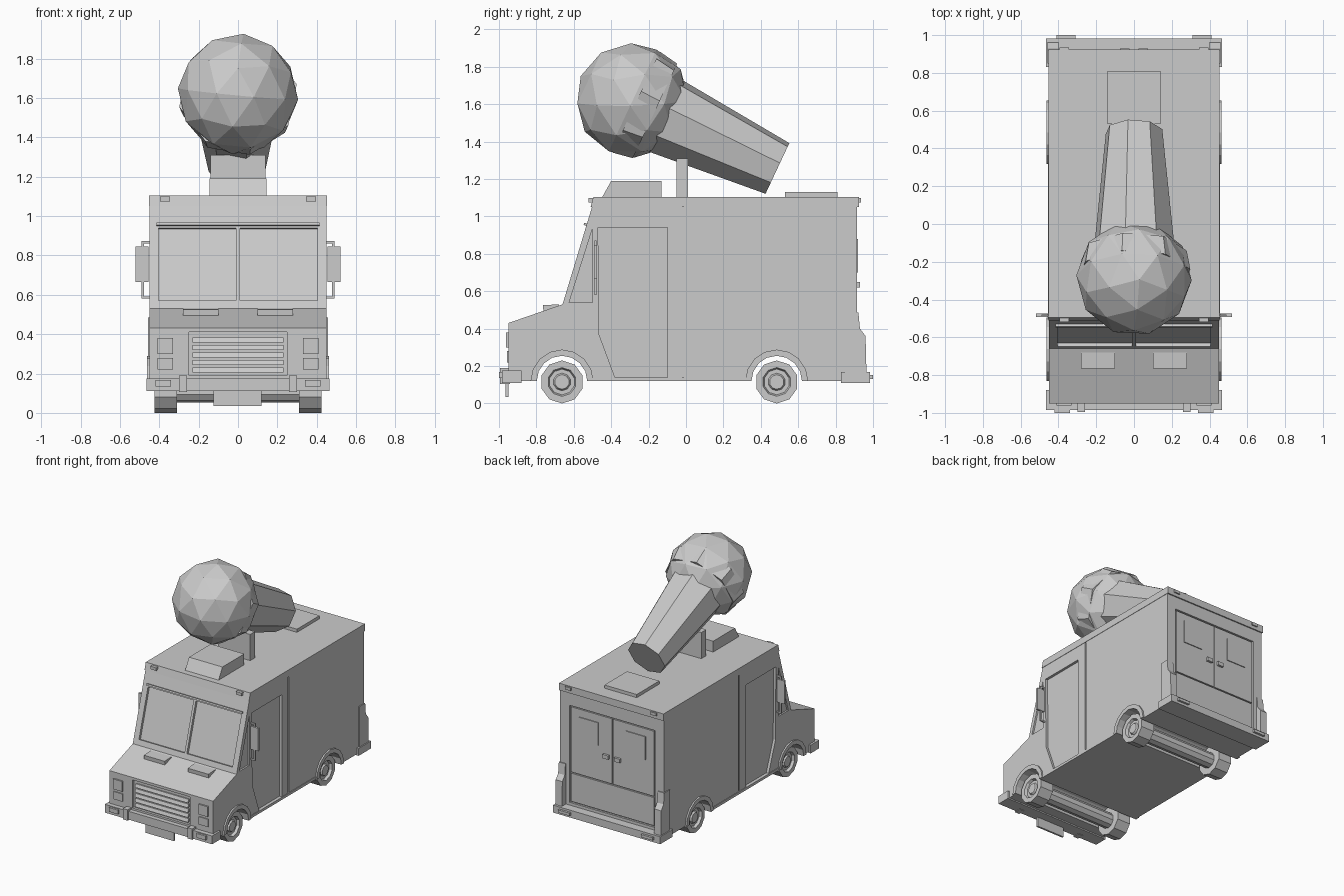
import bpy, bmesh, math
from mathutils import Vector, Matrix

if "Cube" in bpy.data.objects:
    bpy.data.objects.remove(bpy.data.objects["Cube"])


def make(name, bm):
    bmesh.ops.recalc_face_normals(bm, faces=bm.faces)
    me = bpy.data.meshes.new(name)
    bm.to_mesh(me)
    bm.free()
    ob = bpy.data.objects.new(name, me)
    bpy.context.collection.objects.link(ob)
    return ob


def prism(name, pts, x0, x1, mirror=False):
    """Side profile (y, z) extruded from x0 to x1, optionally mirrored in x."""
    bm = bmesh.new()
    for s in ((1, -1) if mirror else (1,)):
        a = [bm.verts.new((s * x0, y, z)) for y, z in pts]
        b = [bm.verts.new((s * x1, y, z)) for y, z in pts]
        bm.faces.new(a)
        bm.faces.new(b[::-1])
        for i in range(len(pts)):
            j = (i + 1) % len(pts)
            bm.faces.new((a[i], b[i], b[j], a[j]))
    return make(name, bm)


def box(name, x0, x1, y0, y1, z0, z1, mirror=False):
    return prism(name, [(y0, z0), (y1, z0), (y1, z1), (y0, z1)], x0, x1, mirror)


def frame(p0, p1, roll=0):
    d = p1 - p0
    return (Matrix.Translation((p0 + p1) / 2) @ d.to_track_quat('Z', 'Y').to_matrix().to_4x4()
            @ Matrix.Rotation(math.radians(roll), 4, 'Z'))


def frustum(name, p0, p1, r0, r1, n, roll=0, hub=False):
    p0, p1 = Vector(p0), Vector(p1)
    bm = bmesh.new()
    bmesh.ops.create_cone(bm, cap_ends=True, segments=n, radius1=r0, radius2=r1,
                          depth=(p1 - p0).length, matrix=frame(p0, p1, roll))
    if hub:  # recessed rim with a raised centre on the outer cap
        d = (p1 - p0).normalized()
        bm.normal_update()
        cap = max(bm.faces, key=lambda f: f.calc_center_median().dot(d))
        for thick, depth in ((.038, 0), (.008, -.02), (.022, 0), (.008, .012)):
            bmesh.ops.inset_region(bm, faces=[cap], thickness=thick)
            bmesh.ops.translate(bm, verts=cap.verts, vec=d * depth)
    return make(name, bm)


def arc(c, r, n=9):
    """Arch points from front to back over a wheel."""
    return [(c - r * math.cos(math.pi * i / (n - 1)), .12 + r * math.sin(math.pi * i / (n - 1)))
            for i in range(n)]


def on_glass(z, off):
    """Point on the windscreen plane, moved outwards by off."""
    return (-.66 + (z - .53) * .302 - off * .957, z + off * .289)


WHEELS = (-.663, .485)

# Van body with wheel tunnels
profile = [(-.95, .12)] + arc(WHEELS[0], .135) + arc(WHEELS[1], .135)
profile += [(.915, .12), (.915, 1.06), on_glass(1.06, 0), (-.66, .53), (-.95, .43)]
body = prism("van_body", profile, -.45, .45)

# Recesses: doors, quarter windows, seams, windscreens, grille, rear doors
door = [(-.47, .94), (-.10, .94), (-.10, .14), (-.38, .14), (-.465, .37)]
glass = [on_glass(.57, .04), on_glass(.94, .04), on_glass(.94, -.02), on_glass(.57, -.02)]
cutters = [
    prism("door_cut", door, .43, .5, True),
    prism("quarter_cut", [(-.625, .54), (-.50, .935), (-.50, .54)], .437, .5, True),
    box("seam_cut", .442, .5, -.022, -.01, .14, 1.05, True),
    prism("windscreen_cut", glass, .01, .405, True),
    box("grille_cut", -.25, .25, -1, -.93, .19, .41),
    box("rear_door_cut", -.37, .37, .9, 1, .19, .95),
]
for c in cutters:
    m = body.modifiers.new(c.name, 'BOOLEAN')
    m.operation, m.solver, m.object = 'DIFFERENCE', 'EXACT', c
deps = bpy.context.evaluated_depsgraph_get()
cut_mesh = bpy.data.meshes.new_from_object(body.evaluated_get(deps))
body.modifiers.clear()
body.data = cut_mesh
for c in cutters:
    bpy.data.objects.remove(c)

# Roof cap, hatch, air conditioner, marker lights
prism("roof_cap", [(-.51, 1.05), (.925, 1.05), (.925, 1.105), (-.495, 1.105)], -.453, .453)
box("roof_hatch", -.14, .14, .53, .81, 1.1, 1.13)
prism("roof_air_unit", [(-.45, 1.1), (-.40, 1.19), (-.13, 1.19), (-.13, 1.1)], -.145, .145)
for y0, y1, n in ((-.52, -.49, "front"), (.91, .935, "rear")):
    box(n + "_marker_light", .345, .395, y0, y1, 1.075, 1.098, True)

# Windscreen visor, bonnet vents
prism("windscreen_visor", [on_glass(.95, -.01), on_glass(.95, .015), on_glass(.962, .015),
                           on_glass(.962, -.01)], -.415, .415)
prism("bonnet_vent", [(-.76, .47), (-.765, .525), (-.68, .53), (-.68, .50)], .10, .28, True)

# Grille slats and headlights
for i in range(5):
    z = .205 + i * .038
    prism("grille_slat", [(-.925, z), (-.95, z), (-.94, z + .025), (-.925, z + .025)], -.23, .23)
box("headlight", .33, .41, -.962, -.94, .30, .38, True)
box("indicator", .33, .41, -.958, -.94, .22, .28, True)

# Bumpers, guards, lights, plate
box("front_bumper", -.465, .465, -.985, -.88, .11, .175)
box("front_bumper_light", .34, .42, -1, -.97, .135, .168, True)
box("front_bumper_guard", .26, .30, -.995, -.94, .105, .19, True)
box("front_plate", -.125, .12, -.965, -.95, .035, .12)
box("rear_bumper", -.465, .465, .83, .983, .11, .168)
box("rear_bumper_light", .31, .41, .97, 1, .13, .152, True)
prism("rear_lamp_column", [(.85, .16), (.965, .16), (.96, .36), (.93, .40), (.922, .485), (.85, .485)],
      .40, .457, True)

# Rear doors
box("rear_door", .004, .36, .89, .912, .43, .94, True)
box("rear_lower_panel", -.36, .36, .89, .912, .2, .42)
box("rear_window", .12, .29, .9, .919, .70, .88, True)
box("rear_handle", .025, .075, .9, .93, .62, .65, True)

# Side skirts
box("side_skirt", .44, .455, -.50, .33, .12, .14, True)

# Mirrors on brackets
box("mirror", .455, .52, -.492, -.475, .665, .845, True)
for z in (.58, .86):
    box("mirror_arm", .44, .49, -.488, -.478, z, z + .012, True)
box("mirror_post", .478, .49, -.488, -.478, .58, .872, True)

# Wheels, axles, arch trims
for y, n in zip(WHEELS, ("front", "rear")):
    for s in (-1, 1):
        frustum(n + "_wheel", (s * .31, y, .115), (s * .425, y, .115), .115, .115, 10, hub=True)
    frustum(n + "_axle", (-.32, y, .112), (.32, y, .112), .06, .06, 10)
    outer = [(yy, z) for yy, z in arc(y, .168)]
    prism(n + "_arch_trim", outer + arc(y, .135)[::-1], .44, .462, True)

# Giant microphone on its post
axis = Vector((0, .905, -.425)).normalized()
ball = Vector((0, -.285, 1.62))
at = lambda t: ball + axis * t
box("microphone_post", -.14, .14, -.05, .01, 1.1, 1.31)
frustum("microphone_handle", at(.10), at(.855), .225, .153, 8, -12)
frustum("microphone_collar", at(.02), at(.132), .305, .285, 8, -12)
bm = bmesh.new()
bmesh.ops.create_icosphere(bm, subdivisions=2, radius=.307, matrix=frame(at(-.1), at(.1), -12))
make("microphone_head", bm)
